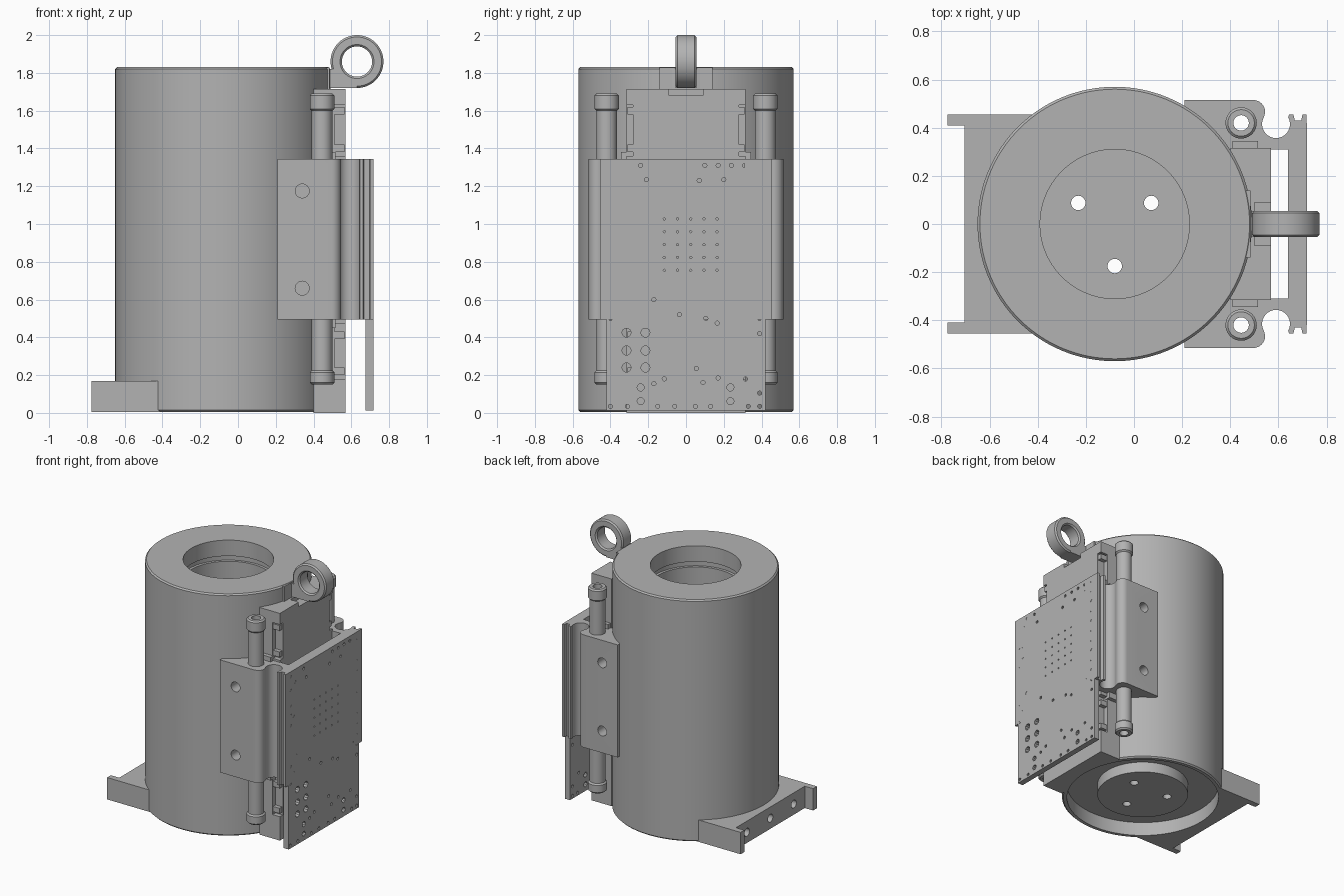
import bpy, bmesh, math
from mathutils import Matrix, Vector

if "Cube" in bpy.data.objects:
    bpy.data.objects.remove(bpy.data.objects["Cube"])

grey = bpy.data.materials.new("plain_grey")
grey.use_nodes = True
tone = (0.45, 0.45, 0.45, 1)
grey.diffuse_color = tone
grey.node_tree.nodes["Principled BSDF"].inputs["Base Color"].default_value = tone
CX = -0.08  # axis of the drum


def finish(name, bm):
    bmesh.ops.recalc_face_normals(bm, faces=bm.faces)
    me = bpy.data.meshes.new(name)
    bm.to_mesh(me)
    bm.free()
    me.materials.append(grey)
    ob = bpy.data.objects.new(name, me)
    bpy.context.collection.objects.link(ob)
    return ob


def activate(ob):
    bpy.ops.object.select_all(action='DESELECT')
    ob.select_set(True)
    bpy.context.view_layer.objects.active = ob


def add_box(bm, x, y, z):
    size = [b - a for a, b in (x, y, z)]
    mid = [(a + b) / 2 for a, b in (x, y, z)]
    bmesh.ops.create_cube(bm, size=1, matrix=Matrix.Translation(mid) @ Matrix.Diagonal((*size, 1)))


def add_rod(bm, pos, r, depth, axis='Z', seg=24):
    turn = {'Z': Matrix(), 'X': Matrix.Rotation(math.pi / 2, 4, 'Y'),
            'Y': Matrix.Rotation(math.pi / 2, 4, 'X')}[axis]
    bmesh.ops.create_cone(bm, cap_ends=True, segments=seg, radius1=r, radius2=r,
                          depth=depth, matrix=Matrix.Translation(pos) @ turn)


def boxes(name, *dims):
    bm = bmesh.new()
    for d in dims:
        add_box(bm, *d)
    return finish(name, bm)


def rods(name, specs, depth, axis='Z', seg=24):
    bm = bmesh.new()
    for pos, r in specs:
        add_rod(bm, pos, r, depth, axis, seg)
    return finish(name, bm)


def lathe(name, profile, centre, seg=64, axis='Z'):
    """Spin a closed (radius, height) loop; points at radius 0 are welded."""
    bm = bmesh.new()
    vs = [bm.verts.new((r, 0, z)) for r, z in profile]
    edges = [bm.edges.new((vs[i], vs[(i + 1) % len(vs)])) for i in range(len(vs))]
    bmesh.ops.spin(bm, geom=vs + edges, cent=(0, 0, 0), axis=(0, 0, 1),
                   angle=2 * math.pi, steps=seg, use_merge=True)
    bmesh.ops.remove_doubles(bm, verts=bm.verts, dist=1e-5)
    if axis == 'Y':
        bmesh.ops.rotate(bm, verts=bm.verts, matrix=Matrix.Rotation(math.pi / 2, 3, 'X'))
    bmesh.ops.translate(bm, verts=bm.verts, vec=Vector(centre))
    return finish(name, bm)


def extrude(name, outline, z0, z1):
    bm = bmesh.new()
    face = bm.faces.new([bm.verts.new((x, y, z0)) for x, y in outline])
    new = bmesh.ops.extrude_face_region(bm, geom=[face])["geom"]
    bmesh.ops.translate(bm, verts=[v for v in new if isinstance(v, bmesh.types.BMVert)],
                        vec=(0, 0, z1 - z0))
    return finish(name, bm)


def cut(ob, cutter):
    m = ob.modifiers.new("cut", 'BOOLEAN')
    m.object, m.operation, m.solver = cutter, 'DIFFERENCE', 'EXACT'
    activate(ob)
    bpy.ops.object.modifier_apply(modifier="cut")
    bpy.data.objects.remove(cutter)


def arc(cx, cy, r, a0, a1, n):
    return [(cx + r * math.cos(math.radians(a0 + (a1 - a0) * i / n)),
             cy + r * math.sin(math.radians(a0 + (a1 - a0) * i / n))) for i in range(n + 1)]


# Drum: hollow top cup with a wall groove, recessed underside with a central boss
drum = lathe("drum", [(0.535, 0.005), (0.56, 0.005), (0.57, 0.015), (0.57, 1.82), (0.56, 1.83),
                      (0.31, 1.83), (0.31, 1.71), (0.33, 1.71), (0.33, 1.67), (0.31, 1.67),
                      (0.31, 0.1), (0, 0.1), (0, 0.03), (0.32, 0.03), (0.32, 0.11), (0.535, 0.11)],
             (CX, 0, 0), seg=128)
cut(drum, rods("drum_holes", [((CX + 0.175 * math.cos(math.radians(a)),
                               0.175 * math.sin(math.radians(a)), 0.06), 0.03)
                              for a in (30, 150, 270)], 0.3))


def clear_drum(ob):
    cut(ob, rods("drum_clearance", [((CX, 0, 1), 0.56)], 2.6, seg=128))


# Foot bracket at the back of the drum
foot = boxes("foot_bracket", ((-0.705, -0.35), (-0.455, 0.455), (0.005, 0.17)))
clear_drum(foot)
cut(foot, rods("foot_holes", [((-0.7, y, 0.085), 0.03) for y in (-0.28, 0, 0.28)], 0.3, 'X'))
boxes("foot_flanges", *[((-0.775, -0.70), (min(s * .41, s * .455), max(s * .41, s * .455)),
                         (0.005, 0.17)) for s in (-1, 1)])

# Mounting spine behind the panel, with clip nubs on its sides
spine = boxes("spine", ((0.40, 0.57), (-0.315, 0.315), (0, 1.715)))
cut(spine, boxes("spine_cutters", ((0.5, 0.6), (-0.09, 0.09), (1.68, 1.8)),
                 *[((0.51, 0.6), y, z) for y in ((-0.4, -0.28), (0.28, 0.4))
                   for z in ((0.18, 0.47), (1.36, 1.63))]))
clear_drum(spine)
boxes("spine_clips", *[((0.51, 0.565), y, (z - 0.02, z + 0.02))
                       for y in ((-0.31, -0.26), (0.26, 0.31)) for z in (0.22, 0.41, 1.40, 1.60)])
boxes("spine_ribs", *[((0.41, 0.515), y, (0.45, 1.38)) for y in ((-0.345, -0.3), (0.3, 0.345))])

# Lifting eye and its base
bez = 0.01
lathe("lifting_eye", [(0.08, -0.045), (0.09, -0.055), (0.13, -0.055), (0.14, -0.045),
                      (0.14, 0.045), (0.13, 0.055), (0.09, 0.055), (0.08, 0.045)],
      (0.63, 0, 1.86), axis='Y')
eye_stem = boxes("eye_stem", ((0.46, 0.63), (-0.055, 0.055), (1.72, 1.82)))
cut(eye_stem, rods("eye_bore", [((0.63, 0, 1.86), 0.1)], 0.4, 'Y', 48))
boxes("eye_base", ((0.38, 0.485), (-0.14, 0.14), (1.715, 1.828)))

# Side clamps and hollow pins, mirrored across the centre plane
outline = ([(0.21, 0.31), (0.21, 0.515)] + arc(0.495, 0.465, 0.05, 90, 0, 8)
           + arc(0.59, 0.415, 0.058, 150, 390, 20)
           + [(0.645, 0.455), (0.662, 0.455), (0.668, 0.43), (0.695, 0.43),
              (0.7, 0.455), (0.717, 0.455), (0.717, 0.31)])
for side, s in (("right", -1), ("left", 1)):
    clamp = extrude(side + "_clamp", [(x, s * y) for x, y in outline], 0.495, 1.345)
    clear_drum(clamp)
    cut(clamp, rods("pin_bore", [((0.445, s * 0.42, 1), 0.05)], 2))
    cut(clamp, rods("bolt_holes", [((0.34, s * 0.5, z), 0.037) for z in (0.66, 1.175)], 0.14, 'Y'))
    lathe(side + "_pin", [(0.032, 0.15), (0.055, 0.15), (0.065, 0.16), (0.065, 0.215),
                          (0.055, 0.225), (0.055, 1.6), (0.065, 1.61), (0.065, 1.68),
                          (0.055, 1.69), (0.032, 1.69)], (0.445, s * 0.42, 0), seg=40)

# Perforated front panel with a backing plate
boxes("panel_backing", ((0.64, 0.68), (-0.32, 0.32), (0.495, 1.345)))
panel = boxes("panel", ((0.675, 0.718), (-0.42, 0.42), (0.012, 1.345)))
holes = [(y, z, 0.024) for y in (-0.315, -0.215) for z in (0.24, 0.33, 0.425)]
holes += [(y, z, 0.019) for y in (-0.24, 0.235) for z in (0.062, 0.135)]
holes += [(0.39, 0.42 + 0.08 * i, 0.011) for i in range(12)]
holes += [(-0.4, z, 0.011) for z in (0.5, 0.63, 0.94, 1.02, 1.09, 1.21, 1.31)]
holes += [(y, 0.035, 0.011) for y in (-0.4, -0.31, -0.15, -0.06, 0.05, 0.13, 0.33, 0.39)]
holes += [(y, 1.31, 0.011) for y in (-0.32, -0.24, 0.1, 0.17, 0.24, 0.31)]
holes += [(y, z, 0.011) for y, z in ((-0.345, 1.25), (-0.21, 1.235), (0.07, 1.23), (0.2, 1.235),
                                     (0.32, 1.25), (-0.365, 1.09), (-0.365, 1.0), (-0.325, 0.705),
                                     (-0.365, 0.575), (-0.17, 0.6), (-0.035, 0.52), (0.105, 0.5),
                                     (0.165, 0.475), (0.34, 0.53), (0.055, 0.235), (-0.115, 0.18),
                                     (-0.17, 0.155), (0.09, 0.16), (0.17, 0.185), (0.315, 0.18),
                                     (0.39, 0.105))]
holes += [(-0.115 + 0.07 * i, 0.755 + 0.068 * j, 0.006) for i in range(5) for j in range(5)]
cut(panel, rods("panel_holes", [((0.7, y, z), r) for y, z, r in holes], 0.2, 'X', 10))

# Smooth the round surfaces, keep edges crisp
for ob in list(bpy.context.scene.objects):
    if ob.type == 'MESH':
        activate(ob)
        bpy.ops.object.shade_smooth_by_angle(angle=math.radians(30))
